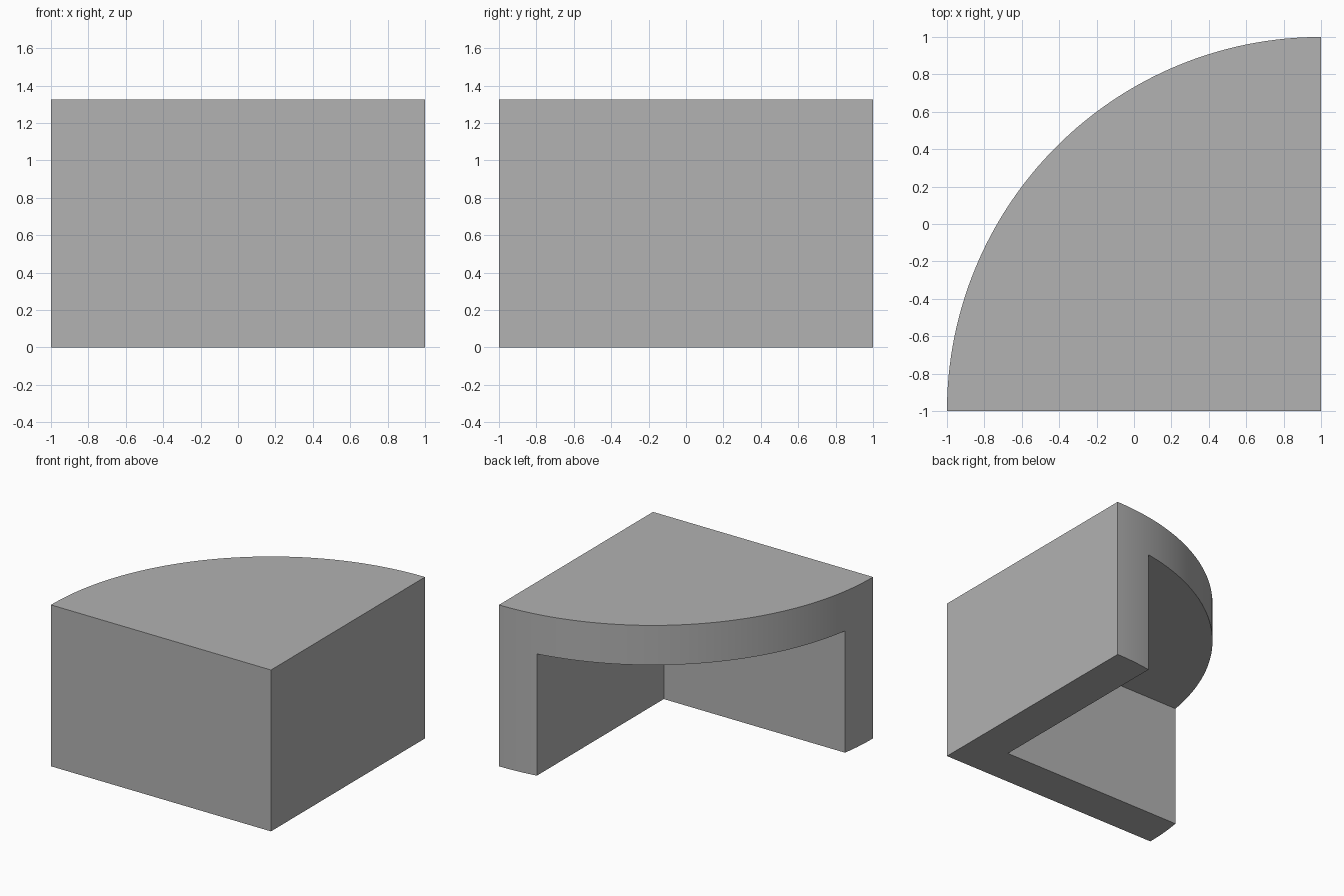
import bpy
import bmesh
import math

cube = bpy.data.objects.get("Cube")
if cube:
    bpy.data.objects.remove(cube, do_unlink=True)

RADIUS = 2.0
HEIGHT = 1.326
WALL = 0.326
SEGMENTS = 64
CORNER = (1.0, -1.0)

grey = bpy.data.materials.new("plain grey")
grey.use_nodes = True
colour = (0.445, 0.445, 0.445, 1.0)
grey.diffuse_color = colour
grey.node_tree.nodes["Principled BSDF"].inputs["Base Color"].default_value = colour


def prism(name, outline, z0, z1):
    """Extrude a counter-clockwise outline from z0 to z1."""
    bm = bmesh.new()
    base = bm.faces.new([bm.verts.new((x, y, z0)) for x, y in outline])
    top = bmesh.ops.extrude_face_region(bm, geom=[base], use_keep_orig=True)
    verts = [v for v in top["geom"] if isinstance(v, bmesh.types.BMVert)]
    bmesh.ops.translate(bm, verts=verts, vec=(0, 0, z1 - z0))
    bmesh.ops.recalc_face_normals(bm, faces=bm.faces)
    mesh = bpy.data.meshes.new(name)
    bm.to_mesh(mesh)
    bm.free()
    mesh.materials.append(grey)
    obj = bpy.data.objects.new(name, mesh)
    bpy.context.collection.objects.link(obj)
    return obj


# Solid quarter round
cx, cy = CORNER
arc = [math.pi / 2 * (1 + i / SEGMENTS) for i in range(SEGMENTS + 1)]
outline = [CORNER] + [(cx + RADIUS * math.cos(a), cy + RADIUS * math.sin(a)) for a in arc]
body = prism("quarter_round_bracket", outline, 0, HEIGHT)

# Recess under the top, leaving two walls and a slab
far_x, near_x = cx - RADIUS - 1, cx - WALL
near_y, far_y = cy + WALL, cy + RADIUS + 1
cutter = prism("recess_cutter",
               [(far_x, near_y), (near_x, near_y), (near_x, far_y), (far_x, far_y)],
               -1, HEIGHT - WALL)
cutter.hide_render = True

cut = body.modifiers.new("recess", "BOOLEAN")
cut.operation = "DIFFERENCE"
cut.solver = "EXACT"
cut.object = cutter

# Apply the cut and smooth only the curved face
bpy.ops.object.select_all(action="DESELECT")
body.select_set(True)
bpy.context.view_layer.objects.active = body
bpy.ops.object.modifier_apply(modifier=cut.name)
bpy.data.objects.remove(cutter, do_unlink=True)
bpy.ops.object.shade_smooth_by_angle(angle=math.radians(30))
